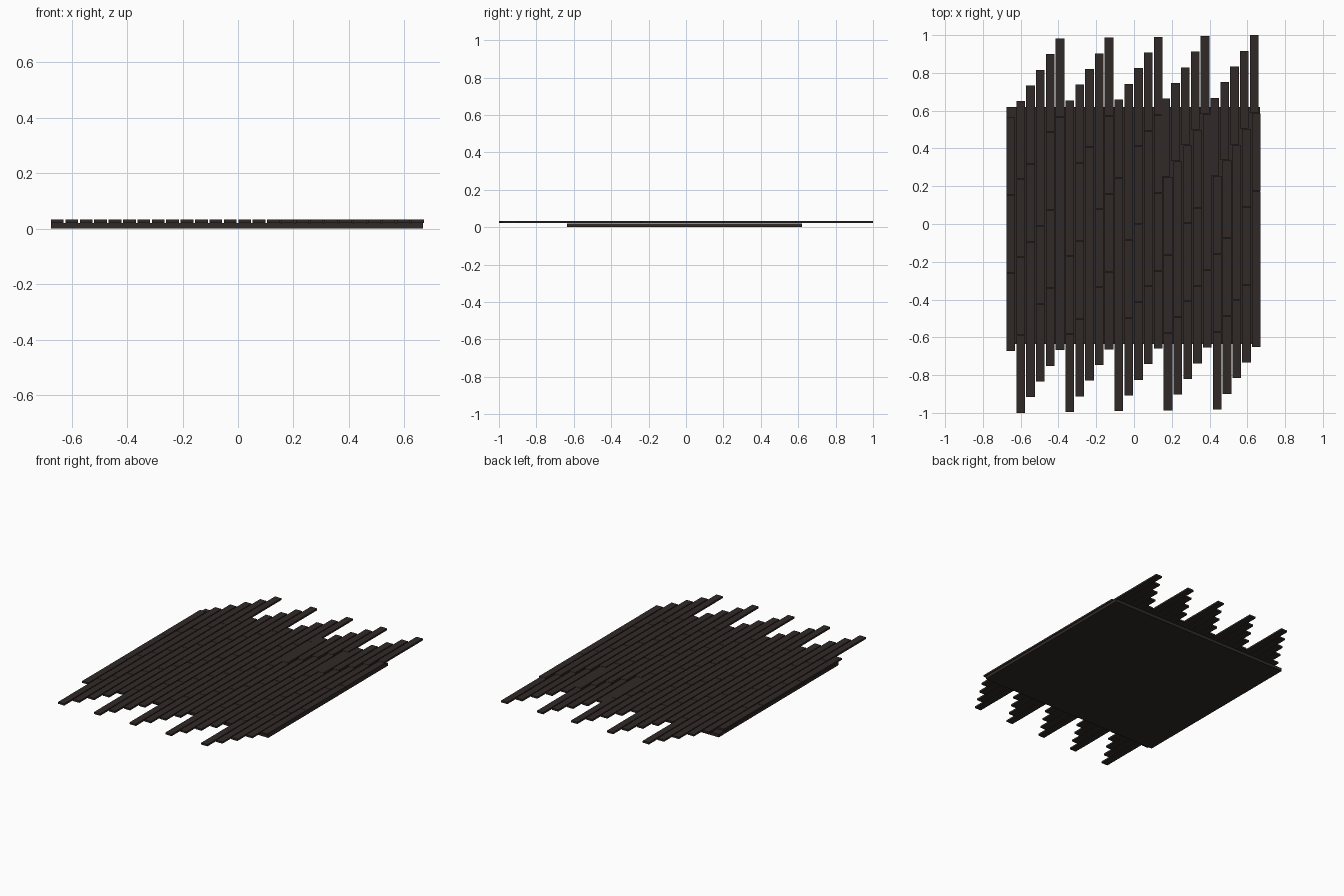
import bpy, bmesh
from mathutils import Matrix, Vector

if "Cube" in bpy.data.objects:
    bpy.data.objects.remove(bpy.data.objects["Cube"])


def material(name, color):
    m = bpy.data.materials.new(name)
    m.diffuse_color = (*color, 1)
    m.use_nodes = True
    m.node_tree.nodes["Principled BSDF"].inputs["Base Color"].default_value = m.diffuse_color
    return m


def add_box(bm, lo, hi):
    lo, hi = Vector(lo), Vector(hi)
    mat = Matrix.Translation((lo + hi) / 2) @ Matrix.Diagonal((*(hi - lo), 1))
    bmesh.ops.create_cube(bm, size=1, matrix=mat)


def finish(bm, name, mat):
    me = bpy.data.meshes.new(name)
    bm.to_mesh(me)
    bm.free()
    ob = bpy.data.objects.new(name, me)
    me.materials.append(mat)
    bpy.context.collection.objects.link(ob)


wood = material("dark_wood", (0.030, 0.022, 0.020))

# Subfloor slab under the boards
bm = bmesh.new()
add_box(bm, (-0.675, -0.635, 0), (0.667, 0.62, 0.02))
finish(bm, "subfloor", wood)

# Staggered boards: 26 rows, each row stepped along y in a repeat of five
PITCH, WIDTH, LENGTH, STEP, GAP = 0.052, 0.046, 0.4125, 0.083, 0.002
for i in range(26):
    x = -0.652 + PITCH * i
    start = -1 + STEP * ((i - 1) % 5) + 0.0045 * ((i - 1) // 5)
    count = 3 if i == 0 else 4
    bm = bmesh.new()
    for j in range(count):
        # end boards on the right side sit slightly shifted
        cx = x - 0.012 if (j == 3 and i >= 16) else x
        y0 = start + LENGTH * j
        y1 = y0 + LENGTH - (GAP if j < count - 1 else 0)
        add_box(bm, (cx - WIDTH / 2, y0, 0.0215), (cx + WIDTH / 2, y1, 0.0335))
    finish(bm, f"floor_boards_{i + 1:02d}", wood)
